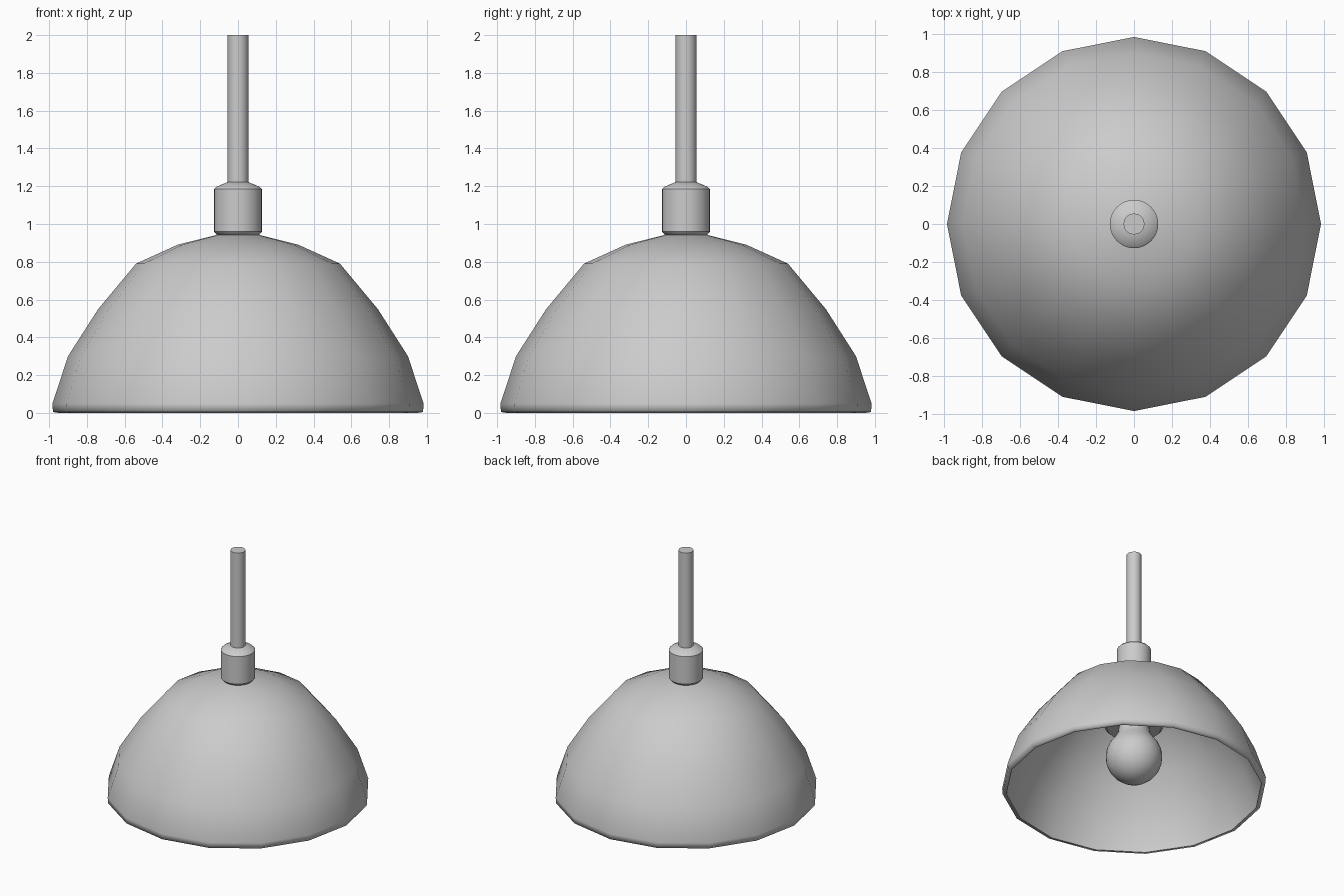
import bpy, bmesh, math

if "Cube" in bpy.data.objects:
    bpy.data.objects.remove(bpy.data.objects["Cube"])


def lathe(name, profile, sides, sharp_angle):
    """Spin an (r, z) profile round the z axis; r = 0 makes a pole."""
    bm = bmesh.new()
    rings = []
    for r, z in profile:
        if r == 0:
            rings.append([bm.verts.new((0, 0, z))] * sides)
        else:
            rings.append([bm.verts.new((r * math.cos(2 * math.pi * i / sides),
                                        r * math.sin(2 * math.pi * i / sides), z))
                          for i in range(sides)])
    for a, b in zip(rings, rings[1:]):
        for i in range(sides):
            j = (i + 1) % sides
            quad = list(dict.fromkeys((a[i], a[j], b[j], b[i])))
            if len(quad) > 2:
                bm.faces.new(quad)
    bmesh.ops.recalc_face_normals(bm, faces=bm.faces)
    mesh = bpy.data.meshes.new(name)
    bm.to_mesh(mesh)
    bm.free()
    obj = bpy.data.objects.new(name, mesh)
    bpy.context.collection.objects.link(obj)
    bpy.ops.object.select_all(action='DESELECT')
    obj.select_set(True)
    bpy.context.view_layer.objects.active = obj
    bpy.ops.object.shade_smooth_by_angle(angle=math.radians(sharp_angle))
    return obj


# Sixteen-sided shade: outer skin up, then inner skin back down to the rim
outer = [(0.95, 0), (0.98, 0.005), (0.982, 0.05), (0.90, 0.30), (0.74, 0.55),
         (0.54, 0.79), (0.32, 0.89), (0.11, 0.943), (0, 0.943)]
inner = [(0, 0.90), (0.10, 0.90), (0.305, 0.85), (0.51, 0.76),
         (0.70, 0.53), (0.86, 0.29), (0.942, 0.05), (0.95, 0)]
lathe("shade_outer", outer, 16, 100)
lathe("shade_inner", inner, 16, 100)

# Collar on top of the shade
lathe("collar", [(0, 0.92), (0.11, 0.94), (0.127, 0.96), (0.127, 1.185),
                 (0.115, 1.197), (0.055, 1.222), (0, 1.222)], 32, 40)

# Hanging rod
lathe("rod", [(0, 1.2), (0.055, 1.2), (0.055, 2.0), (0, 2.0)], 24, 40)

# Lamp socket inside the shade
lathe("socket", [(0, 0.91), (0.20, 0.88), (0.22, 0.86), (0.22, 0.54),
                 (0.20, 0.52), (0, 0.52)], 32, 40)

# Bulb: round globe blending into a neck
globe = [(0.21 * math.sin(math.radians(a)), 0.27 - 0.21 * math.cos(math.radians(a)))
         for a in range(15, 136, 15)]
lathe("bulb", [(0, 0.06)] + globe + [(0.12, 0.47), (0.11, 0.54), (0, 0.54)], 32, 60)
